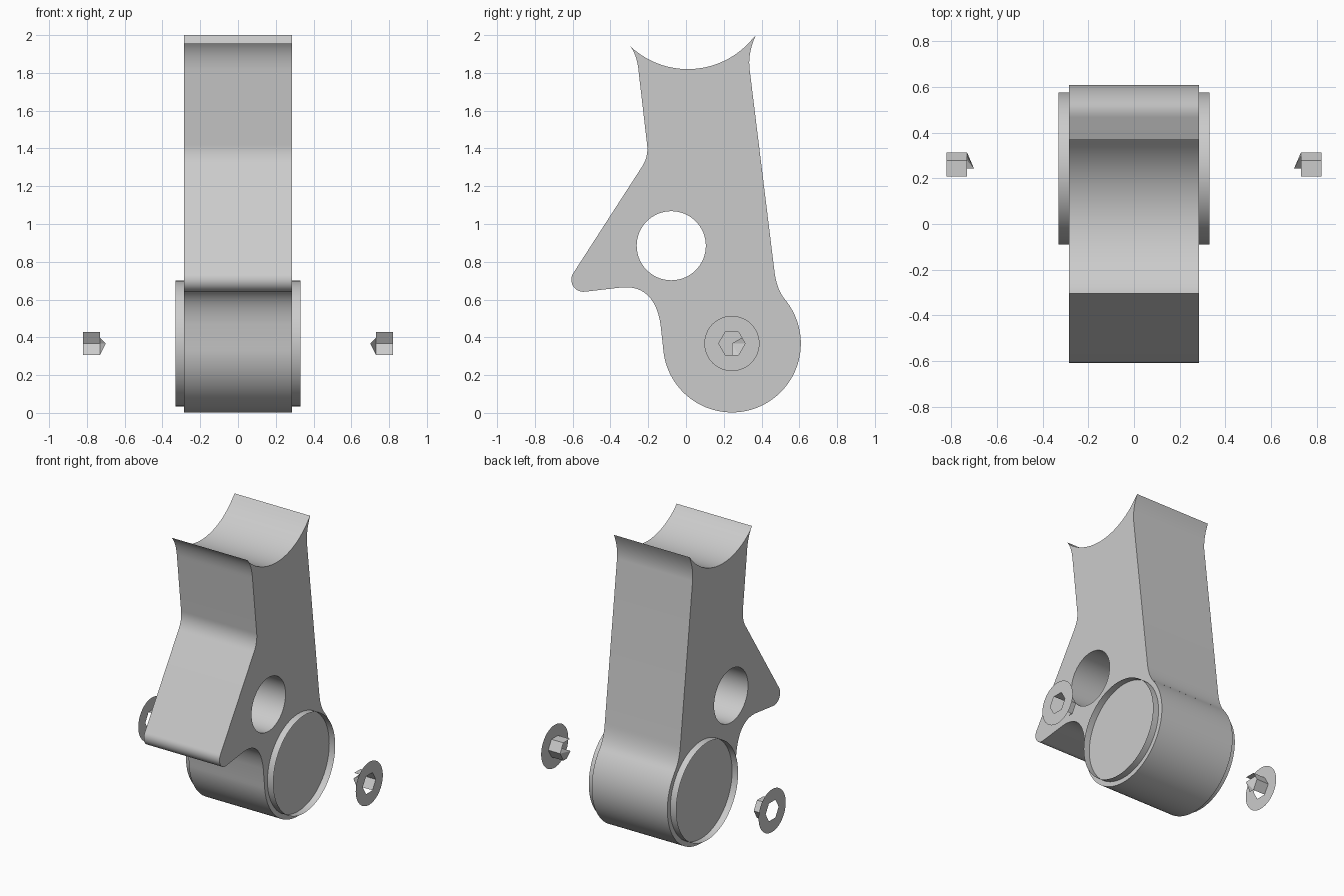
import bpy, bmesh
from math import cos, sin, pi, radians
from mathutils import Matrix, Vector

cube = bpy.data.objects.get("Cube")
if cube:
    bpy.data.objects.remove(cube, do_unlink=True)

HALF = 0.285             # half width of the body
PIN = (0.243, 0.3675)    # pivot axis as (y, z)

# Single grey material
grey = bpy.data.materials.new("light_grey")
grey.use_nodes = True
color = (0.6, 0.6, 0.6, 1)
grey.diffuse_color = color
grey.node_tree.nodes["Principled BSDF"].inputs["Base Color"].default_value = color


def arc(center, radius, start, end, steps):
    angles = [radians(start + (end - start) * i / steps) for i in range(steps + 1)]
    return [(center[0] + radius * cos(a), center[1] + radius * sin(a)) for a in angles]


def fillet(a, corner, b, steps=10):
    a, c, b = Vector(a), Vector(corner), Vector(b)
    ts = [i / steps for i in range(steps + 1)]
    return [tuple(a * (1 - t) ** 2 + c * 2 * t * (1 - t) + b * t * t) for t in ts]


def finish(obj, angle=35):
    obj.data.materials.clear()
    obj.data.materials.append(grey)
    bpy.ops.object.select_all(action='DESELECT')
    obj.select_set(True)
    bpy.context.view_layer.objects.active = obj
    bpy.ops.object.shade_smooth_by_angle(angle=radians(angle))


def mesh_object(name, bm):
    mesh = bpy.data.meshes.new(name)
    bm.to_mesh(mesh)
    bm.free()
    obj = bpy.data.objects.new(name, mesh)
    bpy.context.collection.objects.link(obj)
    return obj


# Lever body: side outline with a round hole, extruded across x
outline = (
    fillet((-.305, 1.955), (-.258, 1.90), (-.25, 1.80))
    + fillet((-.206, 1.42), (-.198, 1.355), (-.235, 1.30))
    + arc((-.543, .705), .064, 146, 277, 14)
    + fillet((-.36, .662), (-.17, .69), (-.135, .47), 16)
    + arc(PIN, .365, 183, 400, 64)
    + fillet((.523, .602), (.478, .656), (.467, .76))
    + fillet((.336, 1.825), (.328, 1.91), (.37, 2.0))
    + arc((.01, 2.265), .445, 323.5, 224.5, 32)[1:-1]
)
hole = arc((-.078, .885), .183, 0, 360, 64)[:-1]

curve = bpy.data.curves.new("lever_outline", 'CURVE')
curve.dimensions = '2D'
curve.fill_mode = 'BOTH'
curve.extrude = HALF
for points in (outline, hole):
    spline = curve.splines.new('POLY')
    spline.points.add(len(points) - 1)
    for p, (y, z) in zip(spline.points, points):
        p.co = (y, z, 0, 1)
    spline.use_cyclic_u = True
temp = bpy.data.objects.new("lever_outline", curve)
bpy.context.collection.objects.link(temp)
bpy.context.view_layer.update()
bm = bmesh.new()
bm.from_mesh(temp.to_mesh())
temp.to_mesh_clear()
bpy.data.objects.remove(temp, do_unlink=True)
bmesh.ops.remove_doubles(bm, verts=bm.verts, dist=1e-5)
# outline plane becomes yz, extrusion becomes x
bm.transform(Matrix(((0, 0, 1, 0), (1, 0, 0, 0), (0, 1, 0, 0), (0, 0, 0, 1))))
bmesh.ops.recalc_face_normals(bm, faces=bm.faces)
finish(mesh_object("lever_body", bm))


# Thin open rims standing off each side of the pivot
def pivot_rim(name, side):
    bm = bmesh.new()
    ring = arc(PIN, .333, 0, 360, 64)[:-1]
    inner = [bm.verts.new((side * HALF, y, z)) for y, z in ring]
    outer = [bm.verts.new((side * .33, y, z)) for y, z in ring]
    for i in range(len(ring)):
        j = (i + 1) % len(ring)
        bm.faces.new((inner[i], inner[j], outer[j], outer[i]))
    bmesh.ops.recalc_face_normals(bm, faces=bm.faces)
    finish(mesh_object(name, bm))


# Flat screw head with a partial hexagonal socket and pointed bottom
def screw_head(name, side):
    bm = bmesh.new()
    per_edge = 8
    corners = [Vector(p) for p in arc(PIN, .07, 0, 360, 6)[:-1]]

    def vert(x, p):
        return bm.verts.new((side * x, p[0], p[1]))

    rim = [vert(.82, p) for p in arc(PIN, .146, 0, 360, 6 * per_edge)[:-1]]
    hexagon = [vert(.82, corners[k].lerp(corners[(k + 1) % 6], i / per_edge))
               for k in range(6) for i in range(per_edge)]
    count = len(rim)
    for i in range(count):
        j = (i + 1) % count
        bm.faces.new((rim[i], rim[j], hexagon[j], hexagon[i]))

    # socket walls
    for k in (5, 0, 1):
        a, b = corners[k], corners[(k + 1) % 6]
        bm.faces.new((vert(.82, a), vert(.82, b), vert(.73, b), vert(.73, a)))

    # part of the pointed socket bottom
    base = [corners[0].lerp(corners[1], .5), corners[0], corners[5],
            corners[5].lerp(corners[4], .5)]
    for a, b in zip(base, base[1:]):
        bm.faces.new((vert(.70, PIN), vert(.73, a), vert(.73, b)))
    bmesh.ops.remove_doubles(bm, verts=bm.verts, dist=1e-5)
    bmesh.ops.recalc_face_normals(bm, faces=bm.faces)
    finish(mesh_object(name, bm), 20)


for label, side in (("left", 1), ("right", -1)):
    pivot_rim(label + "_pivot_rim", side)
    screw_head(label + "_screw_head", side)
